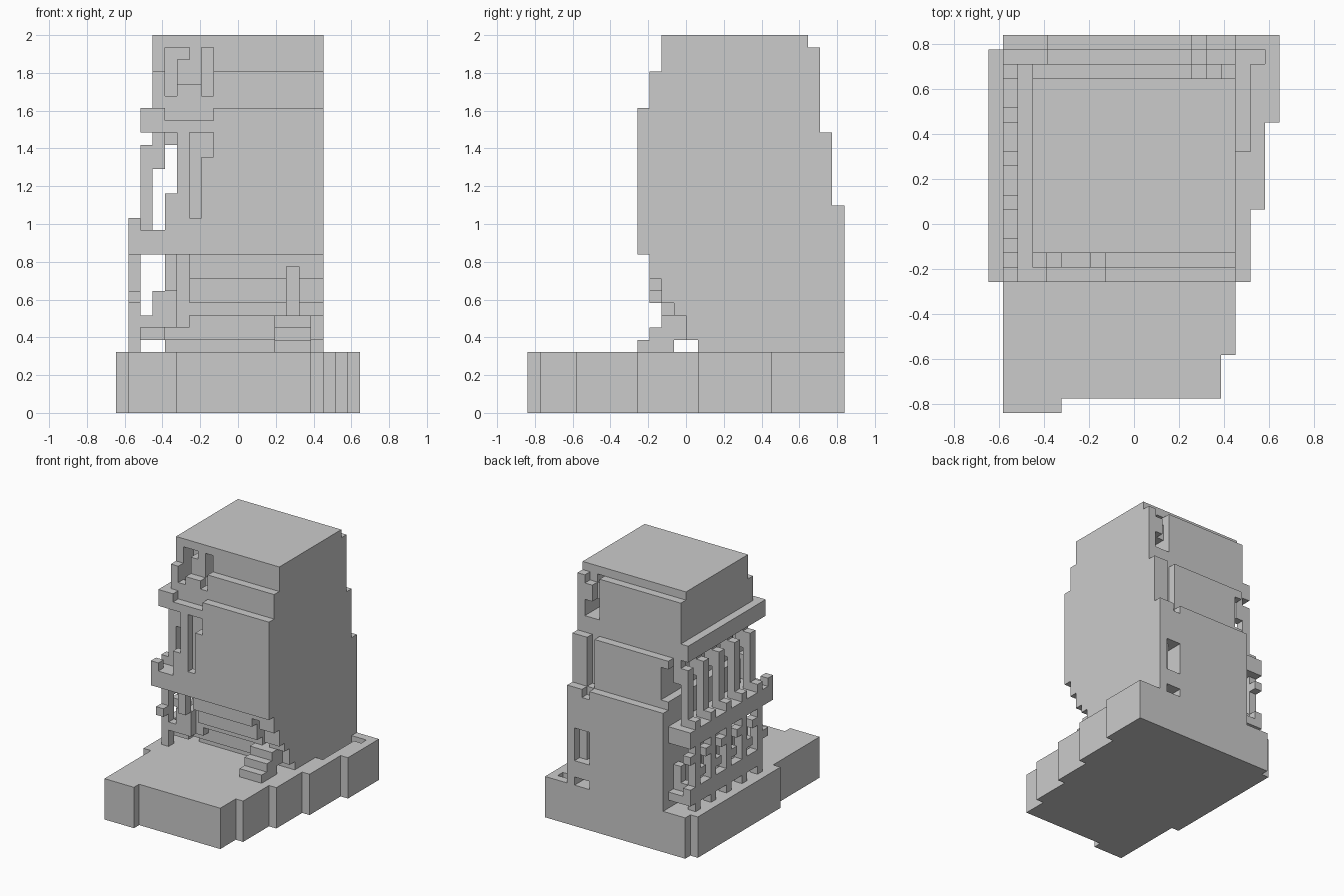
import bpy, bmesh
from mathutils import Vector

if "Cube" in bpy.data.objects:
    bpy.data.objects.remove(bpy.data.objects["Cube"])

U = 2 / 31          # block size: the model is 31 blocks tall
DIRS = [Vector(d) for d in ((1,0,0),(-1,0,0),(0,1,0),(0,-1,0),(0,0,1),(0,0,-1))]


def blocks(x0, x1, y0, y1, z0, z1):
    return {(x, y, z) for x in range(x0, x1) for y in range(y0, y1) for z in range(z0, z1)}


filled = set()      # all blocks so far, so that touching parts share no hidden faces
parts = {}


def part(name, add, cut=()):
    cells = set()
    for b in add:
        cells |= blocks(*b)
    for b in cut:
        cells -= blocks(*b)
    cells -= filled
    filled.update(cells)
    parts[name] = cells


def build(name, cells):
    bm = bmesh.new()
    verts = {}
    def vert(p):
        k = tuple(round(c * 2) for c in p)
        if k not in verts:
            verts[k] = bm.verts.new(Vector(p) * U)
        return verts[k]
    for c in cells:
        centre = Vector(c) + Vector((.5, .5, .5))
        for d in DIRS:
            if tuple(int(a + b) for a, b in zip(c, d)) in filled:
                continue
            s = Vector((d.y, d.z, d.x)) * .5
            t = d.cross(s)
            m = centre + d * .5
            bm.faces.new([vert(m + s + t), vert(m - s + t), vert(m - s - t), vert(m + s - t)][::1])
    bmesh.ops.dissolve_limit(bm, angle_limit=0.01, verts=bm.verts[:], edges=bm.edges[:])
    bmesh.ops.recalc_face_normals(bm, faces=bm.faces[:])
    me = bpy.data.meshes.new(name)
    bm.to_mesh(me)
    bm.free()
    bpy.context.collection.objects.link(bpy.data.objects.new(name, me))


# stepped ground slab with a drain groove behind the right wall
part("ground_slab",
     [(-9,-5,-13,-12,0,5), (-9,6,-12,-9,0,5), (-9,7,-9,-4,0,5), (-10,8,-4,1,0,5),
      (-10,9,1,7,0,5), (-10,10,7,12,0,5), (-9,10,12,13,0,5)],
     [(7,8,5,12,4,5), (7,9,11,12,4,5)])

# lower storey: front steps outward as it rises, rear is flat
part("lower_storey",
     [(-6,7,1,13,5,6), (-6,7,0,13,6,8), (-4,7,-1,0,8,9), (-4,7,-2,0,9,11),
      (-4,7,-3,0,11,13), (-6,7,0,13,8,15), (-3,7,-4,0,13,15)],
     [(4,5,-3,2,8,12), (4,6,10,13,8,12), (4,6,11,13,5,6)])
part("rear_window_post", [(5,6,11,12,8,12)])
part("lower_front_columns", [(-6,-5,-2,0,7,10), (-5,-4,-1,0,7,13), (-6,-5,-3,-2,10,13),
                             (-6,-4,-1,0,7,8)])

# front steps below the door
part("front_steps", [(3,6,-4,-1,5,6), (3,6,-3,0,6,7), (3,6,-2,0,7,8)])

# first balcony slab
part("balcony_slab", [(-9,-3,-4,12,13,15)])

# middle storey with slit windows
part("middle_storey",
     [(-5,7,-4,12,15,23), (-6,7,12,13,13,17), (-6,-5,-4,12,15,18), (-6,-5,11,12,18,23)],
     [(-6,-3,-4,-2,15,23), (-3,-2,-4,-2,21,23),
      (4,5,11,12,17,23), (4,5,12,13,16,17), (-6,-5,11,12,18,22)])
part("middle_front_columns", [(-5,-4,-4,-3,15,23), (-6,-3,-4,-3,15,16), (-6,-5,-4,-3,16,18)])

# second balcony slab
part("cornice_slab", [(-8,7,-4,11,23,25)], [(-6,-2,-4,-3,24,25)])

# upper storey and roof
part("upper_storey",
     [(-7,7,-2,10,25,31), (-7,7,10,11,25,30), (-2,7,-3,-2,25,28), (-7,-6,-3,-2,25,28)],
     [(-6,-4,-2,0,29,30), (-6,-5,-2,0,25,29), (-3,-2,-2,0,26,30), (-4,-3,-2,-1,25,27),
      (4,6,10,11,25,30), (4,6,8,10,25,27), (4,5,8,10,29,30)])
part("upper_front_columns", [(-5,-3,-3,-2,25,27), (-6,-5,-3,-2,25,26), (-3,-2,-3,-2,25,26)])
part("upper_rear_post", [(5,6,10,11,27,29)])

# leaning struts along the left side, repeated every three blocks
ROWS = (10, 7, 4, 1, -2)
upper, lower = [], []
for y in ROWS:
    upper += [(-9,-8,y,y+1,15,16), (-8,-7,y,y+1,15,22), (-7,-6,y,y+1,20,23)]
    lower += [(-9,-8,y,y+1,5,13), (-8,-7,y,y+1,7,8), (-7,-6,y,y+1,7,10)]
    # staggered cross bars between struts
    lower += [(-9,-8,y-1,y,9,10), (-9,-8,y+1,y+2,11,12)]
part("upper_side_struts", upper + [(-9,-8,-4,-3,15,16)])
part("lower_side_struts", lower)
part("lower_side_walkway", [(-9,-8,-2,12,6,8), (-8,-6,-1,12,6,7)])

for name, cells in parts.items():
    build(name, cells)
